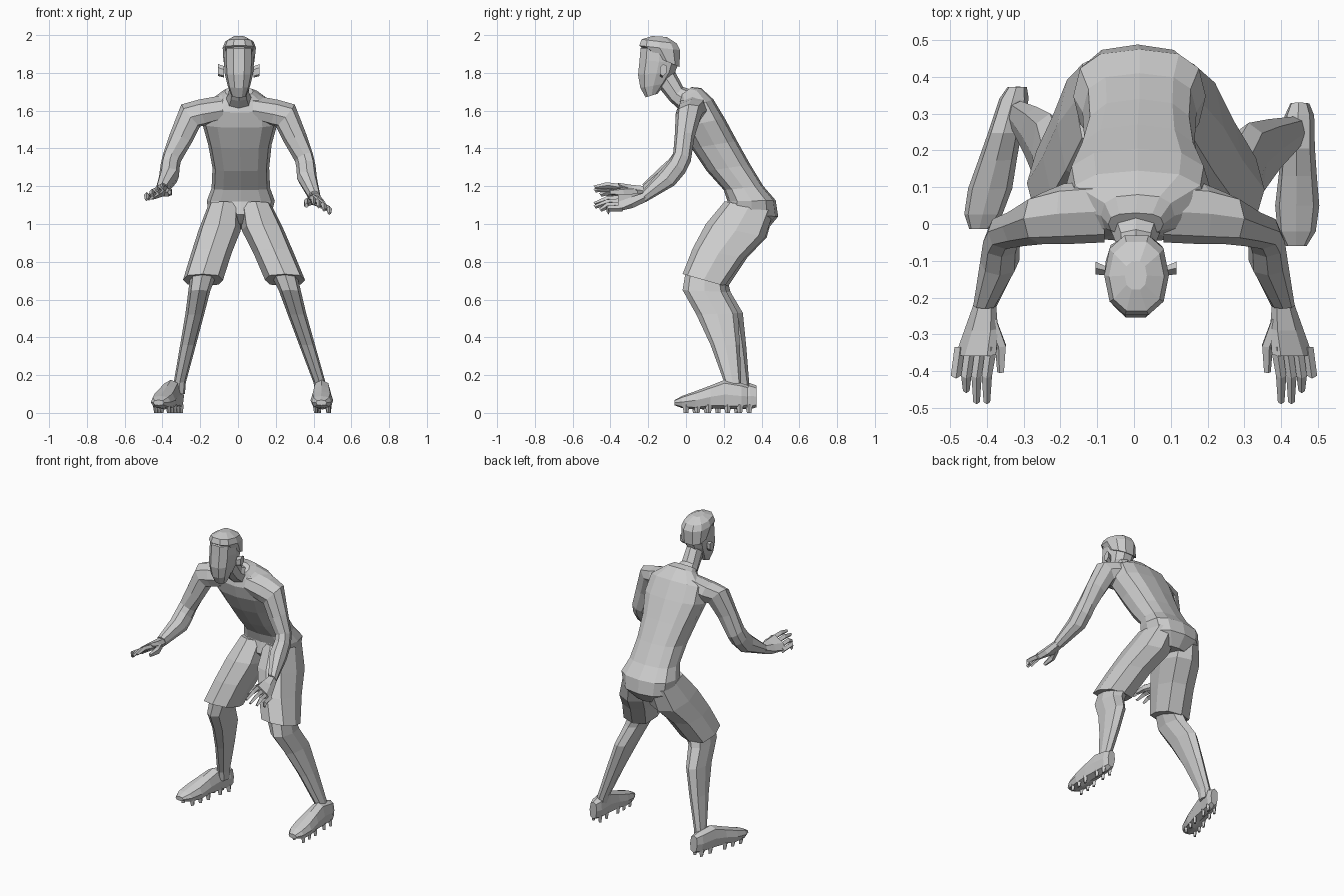
import bpy, bmesh, math
from mathutils import Vector


def loft(name, sections, n=8, e=0.85, warp=None):
    """Skin rings; section = (x, half width, front y, front z, back y, back z[, side rise])."""
    bm = bmesh.new()
    rings = []
    for s in sections:
        x, w, yf, zf, yb, zb = s[:6]
        side = Vector((w, 0, s[6] if len(s) > 6 else 0))
        front, back = Vector((x, yf, zf)), Vector((x, yb, zb))
        mid, depth = (front + back) / 2, (back - front) / 2
        ring = []
        for i in range(n):
            a = 2 * math.pi * i / n
            c, d = (math.copysign(abs(v) ** e, v) if abs(v) > 1e-6 else 0
                    for v in (math.cos(a), math.sin(a)))
            p = mid + side * c + depth * d
            ring.append(bm.verts.new(warp(p) if warp else p))
        rings.append(ring)
    for r, q in zip(rings, rings[1:]):
        for i in range(n):
            j = (i + 1) % n
            bm.faces.new((r[i], r[j], q[j], q[i]))
    bm.faces.new(rings[0])
    bm.faces.new(rings[-1])
    bmesh.ops.recalc_face_normals(bm, faces=bm.faces)
    mesh = bpy.data.meshes.new(name)
    bm.to_mesh(mesh)
    bm.free()
    ob = bpy.data.objects.new(name, mesh)
    bpy.context.collection.objects.link(ob)
    return ob


# Torso and seat of the shorts, leaning forward
loft("torso", [
    (0.01, 0.08, 0.25, 1.00, 0.43, 0.97),
    (0.01, 0.165, 0.20, 1.05, 0.488, 1.04),
    (0.015, 0.18, 0.22, 1.12, 0.475, 1.125),
    (0.015, 0.155, 0.20, 1.18, 0.41, 1.20),
    (0.015, 0.15, 0.11, 1.28, 0.34, 1.315),
    (0.01, 0.168, 0.03, 1.40, 0.27, 1.44),
    (0.01, 0.20, -0.03, 1.51, 0.205, 1.56),
    (0.01, 0.19, -0.05, 1.59, 0.145, 1.66),
    (0.01, 0.10, -0.035, 1.65, 0.08, 1.72),
    (0.005, 0.075, -0.03, 1.68, 0.03, 1.725),
], n=12, e=0.75)

# Neck and head
loft("neck", [
    (0.005, 0.075, -0.03, 1.60, 0.03, 1.71),
    (0.005, 0.055, -0.085, 1.65, -0.015, 1.725),
    (0.005, 0.05, -0.15, 1.73, -0.06, 1.81),
])
loft("head", [
    (0.005, 0.04, -0.215, 1.67, -0.15, 1.69),
    (0.005, 0.06, -0.245, 1.72, -0.10, 1.745),
    (0.005, 0.075, -0.258, 1.79, -0.055, 1.80),
    (0.005, 0.08, -0.25, 1.87, -0.035, 1.85),
    (0.005, 0.078, -0.245, 1.93, -0.035, 1.92),
    (0.005, 0.05, -0.21, 1.965, -0.08, 1.96),
], n=10)
loft("hair", [
    (0.005, 0.082, -0.17, 1.89, -0.032, 1.83),
    (0.007, 0.088, -0.252, 1.945, -0.026, 1.92),
    (0.007, 0.075, -0.24, 1.978, -0.045, 1.955),
    (0.005, 0.03, -0.18, 1.995, -0.10, 1.99),
], n=10)

for s, label in ((1, "right"), (-1, "left")):
    def arm(p):
        return Vector((s * p.x, p.y, p.z + (0.2 * max(0, -p.y - 0.05) if s < 0 else 0)))

    def leg(p):
        drop = 1.1 - p.z
        return Vector((s * p.x + 0.01 + 0.055 * drop,
                       p.y + (0.045 * drop if s < 0 else 0), p.z))

    def shoe_warp(p):
        splay = -0.03 if s > 0 else 0.27
        q = leg(p)
        q.x += s * splay * (0.32 - p.y)
        return q

    # Ear
    loft(label + "_ear", [
        (0.078, 0, -0.14, 1.80, -0.115, 1.81, 0.03),
        (0.11, 0, -0.14, 1.81, -0.10, 1.82, 0.032),
    ], n=6, warp=lambda p: Vector((0.005 + s * p.x, p.y, p.z)))

    # Shoulder, elbow and forearm in one tube
    loft(label + "_arm", [
        (0.08, 0.0, -0.05, 1.60, 0.12, 1.64, 0.062),
        (0.19, 0.02, -0.055, 1.58, 0.11, 1.60, 0.068),
        (0.25, 0.05, -0.055, 1.565, 0.085, 1.585, 0.058),
        (0.30, 0.058, -0.06, 1.46, 0.045, 1.46, 0.025),
        (0.35, 0.047, -0.068, 1.37, 0.025, 1.33, 0.02),
        (0.36, 0.05, -0.09, 1.335, -0.005, 1.27, 0.01),
        (0.365, 0.053, -0.14, 1.28, -0.06, 1.205),
        (0.405, 0.032, -0.23, 1.175, -0.215, 1.115),
    ], warp=arm)

    # Hand: palm, four fingers, thumb
    loft(label + "_palm", [
        (0.405, 0.030, -0.22, 1.17, -0.21, 1.115),
        (0.415, 0.045, -0.29, 1.155, -0.28, 1.09, -0.015),
        (0.43, 0.055, -0.36, 1.14, -0.35, 1.085, -0.035),
    ], n=6, warp=arm)
    for i in range(4):
        x, z = 0.388 + 0.028 * i, 1.135 - 0.017 * i
        tip = -0.49 + (0.0, 0.0, 0.03, 0.07)[i]
        loft(label + "_finger_%d" % (i + 1), [
            (x, 0.016, -0.335, z + 0.018, -0.335, z - 0.018),
            (x + 0.012, 0.014, -0.42, z + 0.012, -0.405, z - 0.018),
            (x + 0.012, 0.009, tip, z - 0.02, tip + 0.012, z - 0.036),
        ], n=4, warp=arm)
    loft(label + "_thumb", [
        (0.392, 0.02, -0.26, 1.155, -0.255, 1.105),
        (0.362, 0.016, -0.335, 1.135, -0.325, 1.09),
        (0.362, 0.010, -0.405, 1.11, -0.40, 1.085),
    ], n=5, warp=arm)

    # Leg of the shorts
    loft(label + "_shorts_leg", [
        (0.085, 0.085, 0.205, 1.12, 0.465, 1.07),
        (0.115, 0.112, 0.105, 1.00, 0.42, 0.93),
        (0.165, 0.107, 0.035, 0.87, 0.31, 0.82),
        (0.217, 0.106, -0.018, 0.735, 0.205, 0.672),
    ], e=0.75, warp=leg)

    # Knee, calf and ankle
    loft(label + "_shin", [
        (0.212, 0.07, 0.0, 0.76, 0.20, 0.71),
        (0.24, 0.058, -0.018, 0.65, 0.215, 0.64),
        (0.27, 0.05, 0.055, 0.52, 0.275, 0.53),
        (0.315, 0.042, 0.13, 0.36, 0.285, 0.36),
        (0.37, 0.032, 0.203, 0.16, 0.292, 0.16),
        (0.378, 0.032, 0.21, 0.10, 0.29, 0.10),
    ], warp=leg)

    # Shoe, rings run from heel to toe
    loft(label + "_shoe", [
        (0.385, 0.026, 0.33, 0.145, 0.325, 0.03),
        (0.385, 0.04, 0.295, 0.158, 0.295, 0.02),
        (0.385, 0.045, 0.205, 0.175, 0.21, 0.02),
        (0.385, 0.052, 0.13, 0.145, 0.13, 0.025),
        (0.385, 0.06, 0.05, 0.115, 0.05, 0.018),
        (0.385, 0.052, -0.02, 0.09, -0.02, 0.025),
        (0.385, 0.028, -0.06, 0.068, -0.06, 0.04),
    ], e=0.75, warp=shoe_warp)

    # Studs under the sole
    for i, y in enumerate((0.285, 0.22, 0.12, 0.06, 0.0)):
        for side in (-1, 1):
            x = 0.385 + side * (0.024 if i < 2 else 0.034)
            loft("%s_stud_%d_%s" % (label, i + 1, "outer" if side > 0 else "inner"), [
                (x, 0.014, y - 0.02, 0.045, y + 0.02, 0.045),
                (x, 0.009, y - 0.012, 0.0, y + 0.012, 0.0),
            ], n=4, warp=shoe_warp)
